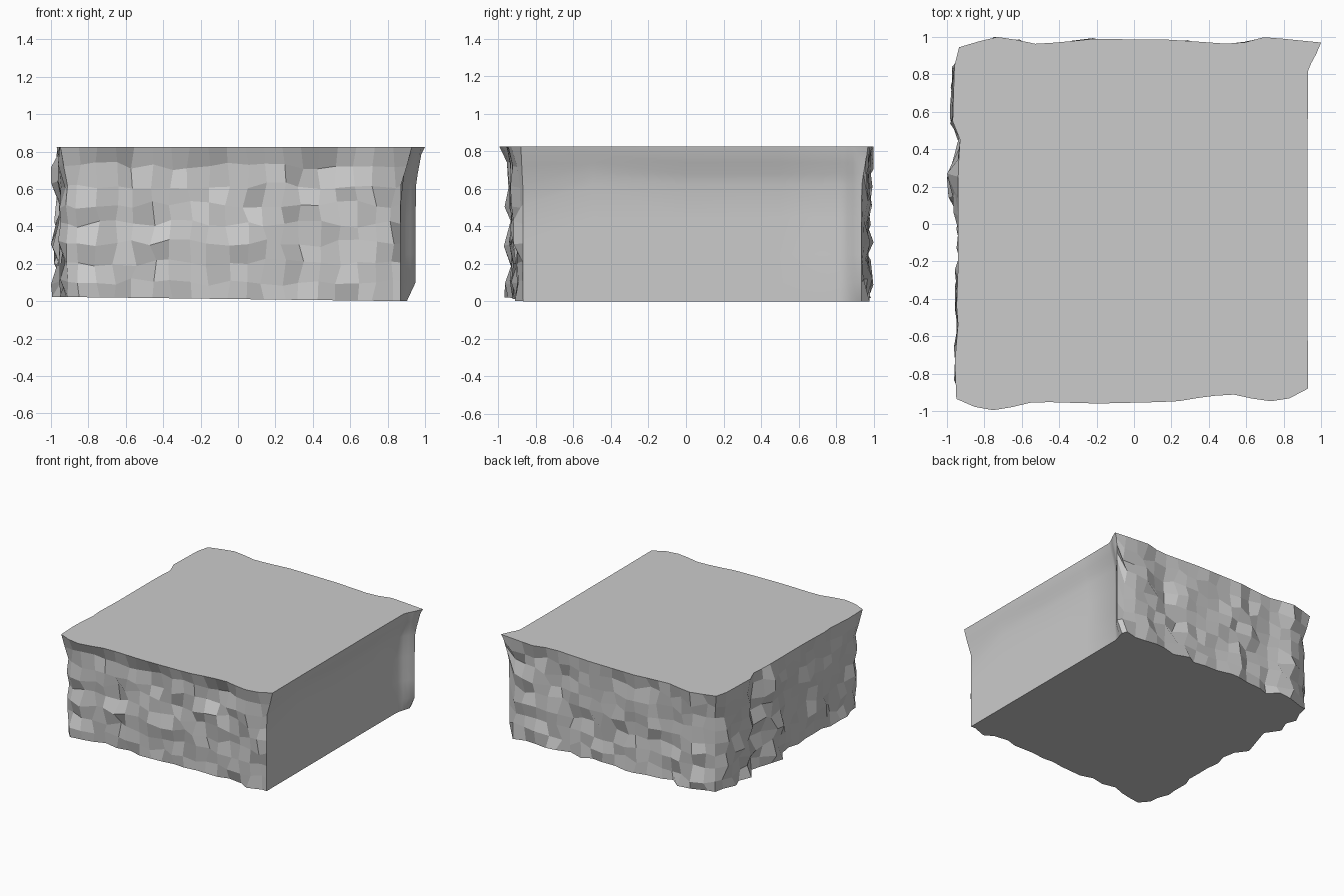
import bpy, bmesh, random
from math import exp

if "Cube" in bpy.data.objects:
    bpy.data.objects.remove(bpy.data.objects["Cube"])

random.seed(7)
H, ROWS, COLS = 0.825, 9, 19

# Top outline of the three rough sides, each running corner to corner
FRONT = [(0.93, -0.88), (0.88, -0.92), (0.76, -0.95), (0.65, -0.94), (0.57, -0.91),
         (0.40, -0.92), (0.22, -0.95), (-0.2, -0.96), (-0.53, -0.95), (-0.7, -0.99),
         (-0.80, -1.0), (-0.95, -0.935)]
LEFT = [(-0.95, -0.935), (-0.96, -0.68), (-0.935, -0.58), (-0.95, -0.48), (-0.94, -0.2),
        (-0.94, 0.1), (-0.94, 0.3), (-0.93, 0.45), (-0.97, 0.54), (-0.96, 0.85), (-0.935, 0.945)]
BACK = [(-0.935, 0.945), (-0.75, 1.0), (-0.66, 1.0), (-0.57, 0.955), (-0.47, 0.975),
        (-0.39, 0.965), (-0.27, 0.99), (0.2, 0.985), (0.55, 0.96), (0.7, 1.0), (1.0, 0.97)]


def smooth(t):
    t = max(0.0, min(1.0, t))
    return t * t * (3 - 2 * t)


def clamp(v):
    return max(-1.0, min(1.0, v))


def resample(pts, axis, n):
    """Evenly spaced points along one axis of a polyline."""
    a, b = pts[0][axis], pts[-1][axis]
    out = []
    for i in range(n):
        t = a + (b - a) * i / n
        for p, q in zip(pts, pts[1:]):
            if min(p[axis], q[axis]) - 1e-6 <= t <= max(p[axis], q[axis]) + 1e-6:
                f = (t - p[axis]) / (q[axis] - p[axis])
                out.append((p[0] + f * (q[0] - p[0]), p[1] + f * (q[1] - p[1])))
                break
    return out


def bottom_z(x):
    return max(0.0, 0.011 * (1 - x / 0.9))


bm = bmesh.new()
columns = []

# Rough split-stone sides: front, left, back
sides = [(FRONT, 0, (0, -1), 0.035), (LEFT, 1, (-1, 0), 0.008), (BACK, 0, (0, 1), 0.02)]
for pts, axis, n, inset in sides:
    for i, (px, py) in enumerate(resample(pts, axis, COLS)):
        col = []
        for k in range(ROWS):
            v = k / (ROWS - 1)
            x, y, z = px, py, H * v
            if k < ROWS - 1:
                if i == 0:
                    # vertical corner edges lean in under the flared top
                    s = smooth((H - z) / 0.22)
                    w = random.uniform(-0.008, 0.008)
                    if axis == 0 and n[1] < 0:
                        x, y = px - 0.06 * s, py + 0.01 * s
                    else:
                        x, y = px + 0.035 * s + w, py - (0.035 * s + w) * (1 if py > 0 else -1)
                else:
                    d = random.uniform(-0.03, 0.025) - inset
                    if axis == 1:
                        d += 0.05 * exp(-((py - 0.22) / 0.13) ** 2)
                    j = random.uniform(-0.02, 0.02)
                    x += n[0] * d + abs(n[1]) * j
                    y += n[1] * d + abs(n[0]) * j
                    z += random.uniform(-0.022, 0.022)
            if k == 0:
                z = bottom_z(x)
            col.append(bm.verts.new((clamp(x), clamp(y), z)))
        columns.append(col)

# Smooth dished right side, flaring out at the top and the back edge
first_right = len(columns)
YS = [0.935, 0.915, 0.89, 0.86, 0.82, 0.5, 0.0, -0.5]
ZS = [0.0, 0.1, 0.25, 0.45, 0.62, 0.68, 0.74, 0.785, H]
for i, y in enumerate(YS):
    col = []
    for z in ZS:
        top = smooth((z - 0.55) / 0.3) ** 1.3
        back = smooth((y - 0.80) / 0.16)
        x = 0.87 + 0.06 * top + 0.085 * back * (1 - 0.3 * top)
        if z == 0:
            x -= 0.05 * back
        yy = y + (0.035 * top if i == 0 else 0)
        if z == H and i == 0:
            x, yy = 1.0, 0.97
        col.append(bm.verts.new((x, yy, bottom_z(x) if z == 0 else z)))
    columns.append(col)

# Join the columns, then close the top and the base
total = len(columns)
for c in range(total):
    a, b = columns[c], columns[(c + 1) % total]
    for k in range(ROWS - 1):
        f = bm.faces.new((a[k], a[k + 1], b[k + 1], b[k]))
        f.smooth = c >= first_right
bm.faces.new([c[-1] for c in columns])
bm.faces.new([c[0] for c in columns])
bmesh.ops.recalc_face_normals(bm, faces=bm.faces[:])
# Keep the rim of the smooth side crisp
for e in bm.edges:
    if len(e.link_faces) == 2 and e.calc_face_angle(0) > 0.6:
        e.smooth = False

mesh = bpy.data.meshes.new("stone_block")
bm.to_mesh(mesh)
bm.free()
block = bpy.data.objects.new("stone_block", mesh)
bpy.context.collection.objects.link(block)
